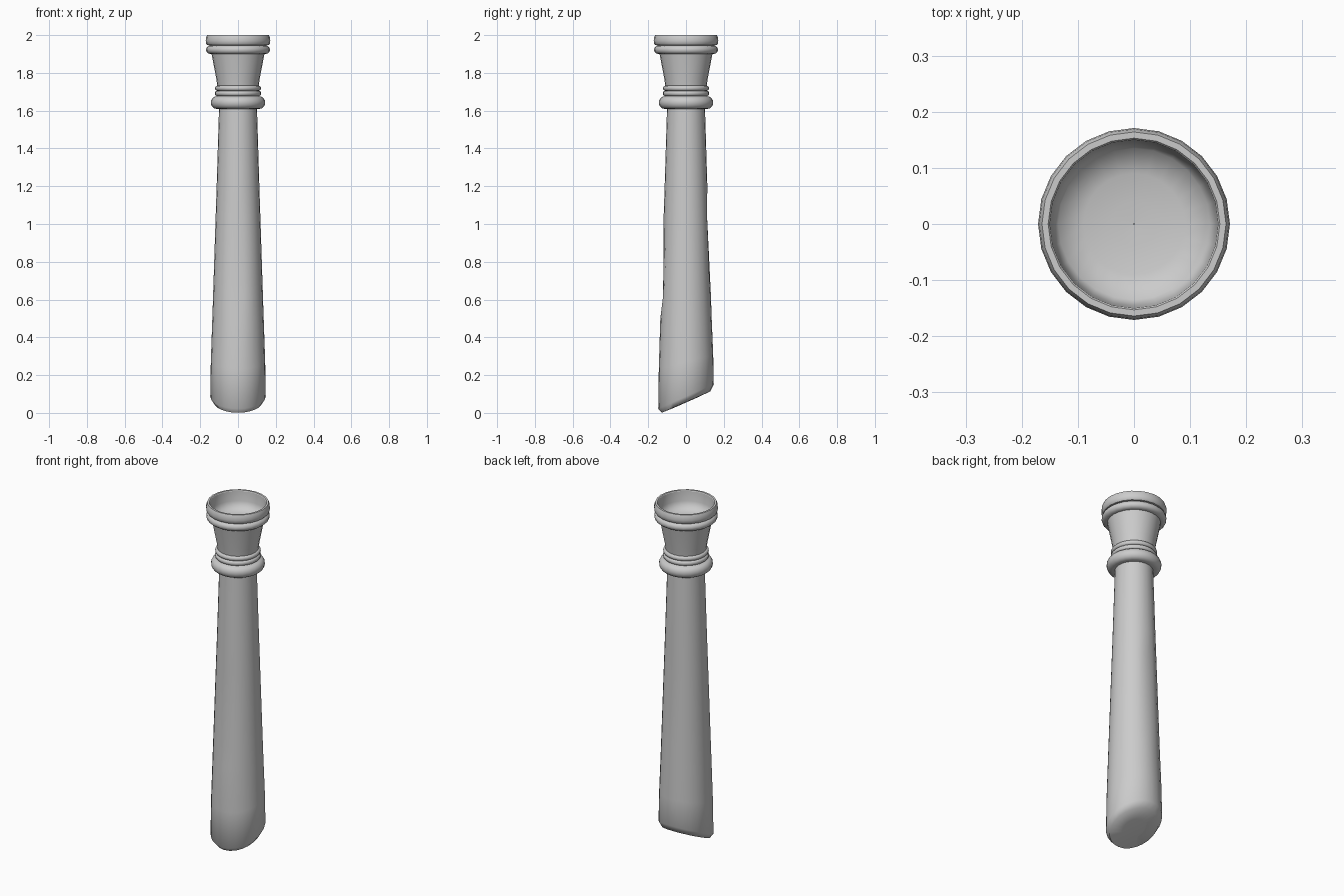
import bpy, bmesh, math

if "Cube" in bpy.data.objects:
    bpy.data.objects.remove(bpy.data.objects["Cube"])

SIDES = 24


def lathe(name, profile, angle=40, shape=None, cap=False):
    """Spin (radius, z) points around z; shape may push each point; cap closes the ends."""
    bm = bmesh.new()
    rings = []
    for i, (r, z) in enumerate(profile):
        ring = []
        for k in range(SIDES):
            a = 2 * math.pi * k / SIDES
            p = (r * math.cos(a), r * math.sin(a), z)
            ring.append(bm.verts.new(shape(i, *p) if shape else p))
        rings.append(ring)
    for a, b in zip(rings, rings[1:]):
        for k in range(SIDES):
            n = (k + 1) % SIDES
            bm.faces.new((a[k], a[n], b[n], b[k]))
    if cap:
        bm.faces.new(rings[0][::-1])
        bm.faces.new(rings[-1])
    bmesh.ops.recalc_face_normals(bm, faces=bm.faces)
    mesh = bpy.data.meshes.new(name)
    bm.to_mesh(mesh)
    bm.free()
    ob = bpy.data.objects.new(name, mesh)
    bpy.context.collection.objects.link(ob)
    bpy.context.view_layer.objects.active = ob
    ob.select_set(True)
    bpy.ops.object.shade_smooth_by_angle(angle=math.radians(angle))
    ob.select_set(False)
    return ob


def bead(z_low, z_high, r_in, r_out, n=6):
    """Half-round moulding section, from bottom to top."""
    zc, h = (z_low + z_high) / 2, (z_high - z_low) / 2
    return [(r_in + (r_out - r_in) * math.cos(t), zc + h * math.sin(t))
            for t in (math.pi * (i / n - 0.5) for i in range(n + 1))]


# Tapered shaft, broken off at a slant, with a shallow worn patch on the front
def broken(i, x, y, z):
    if i < 3:
        z += 0.44 * y
    elif i == 3:
        z += 0.25 * y
    if 0.55 < z < 0.75:
        y = max(y, -0.121)
    if 1.0 < z < 1.2:
        y = min(y, 0.111)
    return (x, y, z)


lathe("shaft", [(0.06, 0.055), (0.128, 0.0573), (0.147, 0.087), (0.144, 0.27),
                (0.136, 0.5), (0.132, 0.62), (0.118, 1.05), (0.113, 1.2),
                (0.1, 1.63)], angle=60, shape=broken, cap=True)

# Neck mouldings: one large bead and two small ones
lathe("neck_ring", [(0.095, 1.61)] + bead(1.61, 1.676, 0.115, 0.144, 8)
      + bead(1.678, 1.705, 0.112, 0.123) + bead(1.705, 1.732, 0.11, 0.122)
      + [(0.1, 1.732)])

# Flared bell, beaded rim and shallow cup in the top
lathe("capital", [(0.108, 1.72), (0.115, 1.77), (0.141, 1.905)])
lathe("rim", [(0.138, 1.9)] + bead(1.9, 1.945, 0.147, 0.17)
      + [(0.162, 1.947), (0.169, 1.955), (0.171, 1.97), (0.169, 1.988), (0.164, 2.0),
         (0.153, 2.0), (0.15, 1.996)])
lathe("cup", [(0.15, 1.996), (0.146, 1.94), (0.135, 1.905), (0.09, 1.893),
              (0.04, 1.888), (0.001, 1.887)][::-1], angle=80)
